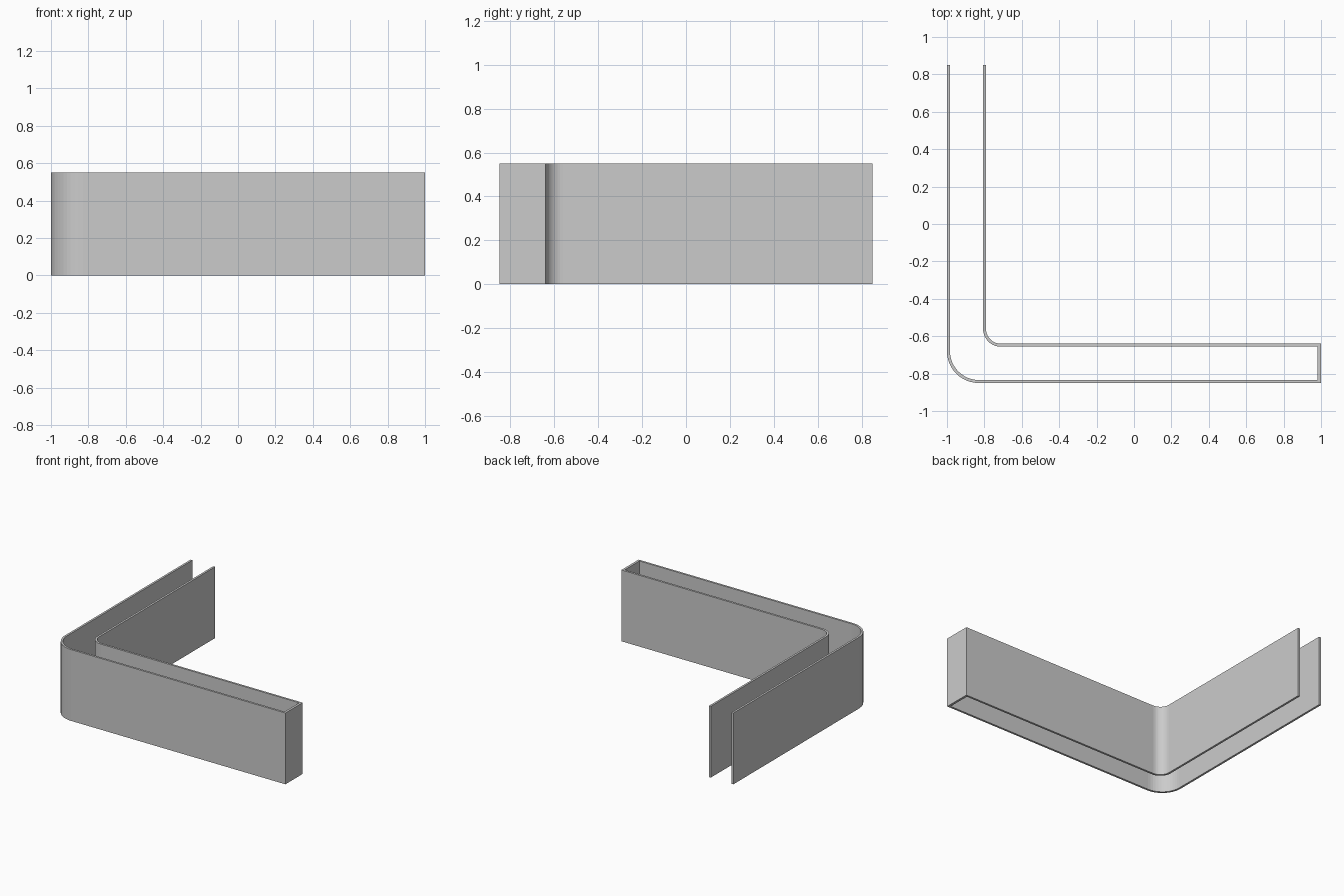
import bpy, bmesh, math

if "Cube" in bpy.data.objects:
    bpy.data.objects.remove(bpy.data.objects["Cube"])

H = 0.55      # wall height
T = 0.016     # wall thickness


def extrude_outline(name, pts):
    """Closed plan outline pulled up from z = 0 to the wall height."""
    bm = bmesh.new()
    face = bm.faces.new([bm.verts.new((x, y, 0)) for x, y in pts])
    res = bmesh.ops.extrude_face_region(bm, geom=[face])
    top = [v for v in res["geom"] if isinstance(v, bmesh.types.BMVert)]
    bmesh.ops.translate(bm, verts=top, vec=(0, 0, H))
    bmesh.ops.recalc_face_normals(bm, faces=bm.faces)
    mesh = bpy.data.meshes.new(name)
    bm.to_mesh(mesh)
    bm.free()
    obj = bpy.data.objects.new(name, mesh)
    bpy.context.collection.objects.link(obj)
    return obj


def corner(cx, cy, r, n):
    """Quarter turn from the -x side round to the -y side."""
    angles = [math.pi * (1 + i / (2 * n)) for i in range(n + 1)]
    return [(cx + r * math.cos(a), cy + r * math.sin(a)) for a in angles]


def bent_wall(name, x, y, r, n):
    """L-shaped wall; x, y are its outer faces and r its outer corner radius."""
    cx, cy = x + r, y + r
    outside = [(x, 0.85)] + corner(cx, cy, r, n) + [(1.0, y)]
    inside = [(x + T, 0.85)] + corner(cx, cy, r - T, n) + [(1.0, y + T)]
    return extrude_outline(name, outside + inside[::-1])


# Two parallel bent walls
bent_wall("outer_wall", -1.0, -0.85, 0.17, 12)
bent_wall("inner_wall", -0.807, -0.656, 0.095, 10)

# Plate closing the right end between the walls
extrude_outline("end_cap", [(0.982, -0.85 + T), (1.0, -0.85 + T),
                            (1.0, -0.656), (0.982, -0.656)])
